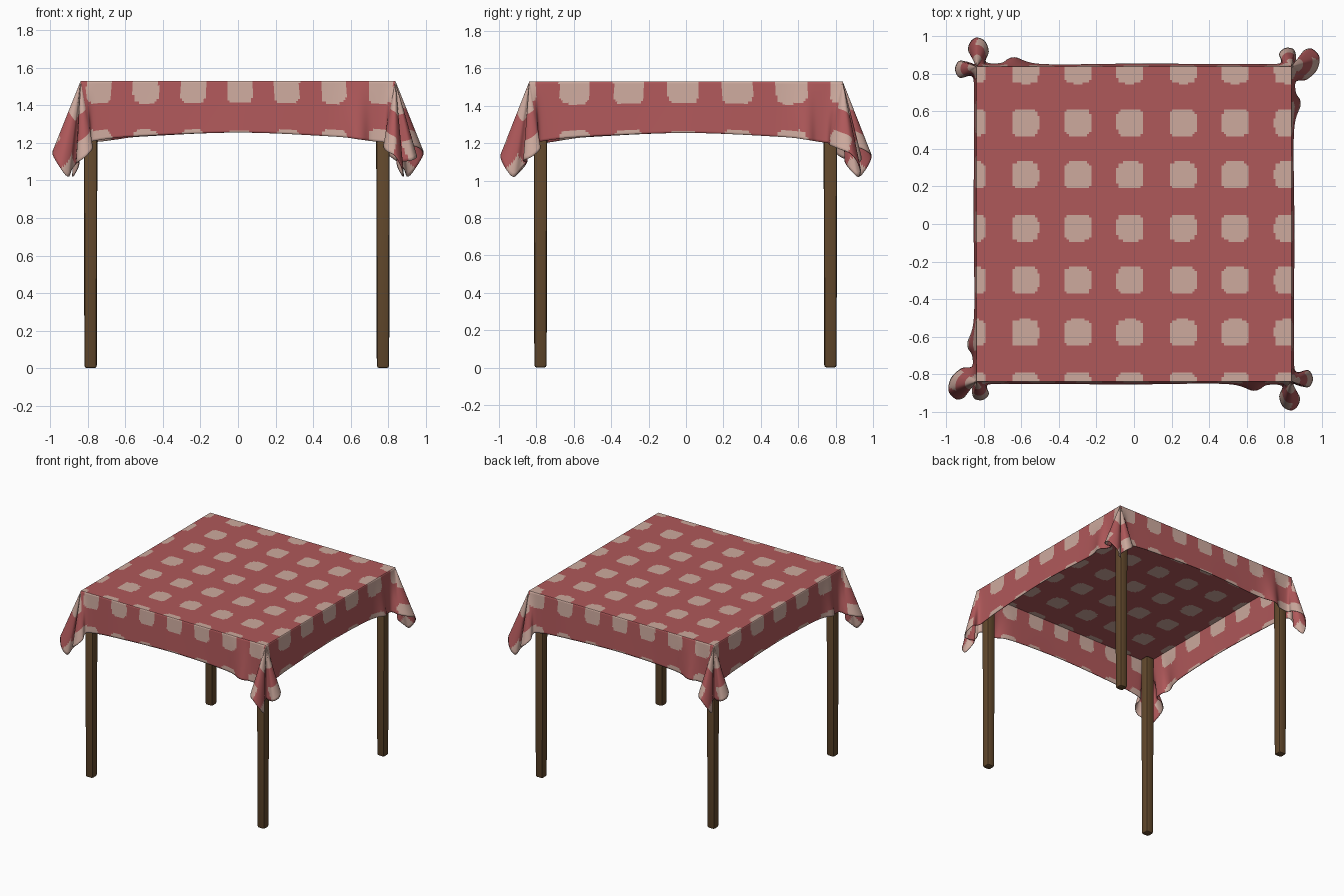
import bpy, bmesh, math
from mathutils import Vector, Matrix

if "Cube" in bpy.data.objects:
    bpy.data.objects.remove(bpy.data.objects["Cube"])

H, ZT = 0.838, 1.53   # half width and height of the table top


def material(name, rgb):
    m = bpy.data.materials.new(name)
    m.diffuse_color = (*rgb, 1)
    m.use_nodes = True
    m.node_tree.nodes["Principled BSDF"].inputs["Base Color"].default_value = m.diffuse_color
    return m


RED = material("cloth red", (0.43, 0.098, 0.102))
PINK = material("pale pink", (0.61, 0.40, 0.34))
WOOD = material("brown wood", (0.125, 0.067, 0.026))


def make_object(name, bm, mats):
    me = bpy.data.meshes.new(name)
    bm.to_mesh(me)
    bm.free()
    for m in mats:
        me.materials.append(m)
    ob = bpy.data.objects.new(name, me)
    bpy.context.collection.objects.link(ob)
    return ob


def smooth(ob, angle):
    bpy.ops.object.select_all(action='DESELECT')
    bpy.context.view_layer.objects.active = ob
    ob.select_set(True)
    bpy.ops.object.shade_smooth_by_angle(angle=math.radians(angle))


def thicken(ob):
    s = ob.modifiers.new("thickness", 'SOLIDIFY')
    s.thickness = 0.005
    s.offset = -1


def patch(x, y, hx, hy):
    """Rounded square test"""
    return (abs(x) / hx) ** 4 + (abs(y) / hy) ** 4 < 1


def nearest(v, pitch, offset):
    return (v - offset + pitch / 2) % pitch - pitch / 2


# Flat top of the cloth with its grid of pale squares
bm = bmesh.new()
bmesh.ops.create_grid(bm, x_segments=140, y_segments=140, size=H)
for f in bm.faces:
    c = f.calc_center_median()
    f.material_index = int(patch(nearest(c.x, 0.28, -0.02), nearest(c.y, 0.28, -0.02), 0.072, 0.072))
bmesh.ops.translate(bm, verts=bm.verts, vec=(0, 0, ZT))
top = make_object("tablecloth_top", bm, [RED, PINK])
thicken(top)

# Hem of each corner: (past the corner, outward, height); big fold, then small fold
STRAIGHT = [(-.35, .014, 1.235), (-.2, .05, 1.22), (-.13, .02, 1.21), (-.05, .025, 1.2),
            (-.065, .08, 1.18), (-.045, .135, 1.155), (0, .155, 1.13), (.035, .13, 1.07),
            (.045, .085, 1.02), (.02, .045, 1.06), (.012, .015, 1.1), (.045, .025, 1.1),
            (.095, .03, 1.11), (.115, -.015, 1.13), (.09, -.06, 1.17), (.03, -.05, 1.2),
            (.014, -.1, 1.215), (.014, -.3, 1.235)]
DIAGONAL = [(-.35, .014, 1.235), (-.2, .05, 1.22), (-.14, .025, 1.21), (-.08, .025, 1.2),
            (-.07, .08, 1.19), (-.02, .135, 1.17), (.05, .15, 1.14), (.095, .11, 1.07),
            (.085, .065, 1.02), (.04, .045, 1.06), (.015, .015, 1.1), (.04, .025, 1.09),
            (.09, .015, 1.1), (.1, -.03, 1.13), (.07, -.065, 1.17), (.025, -.055, 1.2),
            (.014, -.1, 1.215), (.014, -.3, 1.235)]

# Controls: hem point, top-edge point, place within the corner fan (0..1)
ctrl = []
for k in range(4):
    R = Matrix.Rotation(k * math.pi / 2, 3, 'Z')
    for i, (p, q, z) in enumerate(DIAGONAL if k % 2 else STRAIGHT):
        hem = R @ Vector((H + p, -H - q, z))
        if i < 4:
            t, w = (H + p, -H, ZT), 0
        elif i > 14:
            t, w = (H, -H - q, ZT), 1
        else:
            t = (H, -H, ZT)
            w = (i - 4) / 8 if i <= 8 else 0.5 + (i - 8) / 12
        ctrl.append((hem, R @ Vector(t), w))
    ctrl.append((R @ Vector((H + .016, 0, 1.255)), R @ Vector((H, 0, ZT)), 1))


def catmull(a, b, c, d, t):
    return 0.5 * (2 * b + (c - a) * t + (2 * a - 5 * b + 4 * c - d) * t * t
                  + (3 * b - a - 3 * c + d) * t ** 3)


# Sample the hem finely
cols = []
N = len(ctrl)
for i in range(N):
    a, b, c, d = (ctrl[(i + j) % N] for j in (-1, 0, 1, 2))
    n = max(4, int((c[0] - b[0]).length / 0.011))
    w1 = c[2] if c[2] >= b[2] else b[2]
    for s in range(n):
        t = s / n
        cols.append((catmull(a[0], b[0], c[0], d[0], t), b[1].lerp(c[1], t), b[2] + (w1 - b[2]) * t))


def skirt_pink(c, w, t):
    if 0.001 < w < 0.999:          # corner square of the cloth
        e, f = (2 * w, 1) if w < 0.5 else (1, 2 - 2 * w)
        e, f = e * t * 0.28, f * t * 0.28
        near = lambda v: v < 0.115
        far = lambda v: v > 0.215
        return (near(e) or far(e)) and (near(f) or far(f))
    d = ZT - c.z
    if abs(c.y) > abs(c.x):        # front and back
        u, hx = nearest(c.x, 0.25, 0.01), 0.068
    else:                          # left and right
        u, hx = nearest(c.y, 0.29, -0.015), 0.083
    return patch(u, d - 0.035, hx, 0.085) or patch(u, d - 0.335, hx, 0.075)


# Hanging skirt of the cloth
ROWS = 24
bm = bmesh.new()
grid = [[bm.verts.new(tp.lerp(hm, r / ROWS)) for r in range(ROWS + 1)] for hm, tp, w in cols]
for i in range(len(cols)):
    j = (i + 1) % len(cols)
    for r in range(ROWS):
        f = bm.faces.new((grid[i][r], grid[i][r + 1], grid[j][r + 1], grid[j][r]))
        f.material_index = int(skirt_pink(f.calc_center_median(), cols[i][2], (r + 0.5) / ROWS))
bmesh.ops.remove_doubles(bm, verts=bm.verts, dist=0.0002)
skirt = make_object("tablecloth_skirt", bm, [RED, PINK])
smooth(skirt, 50)
thicken(skirt)

# Four slightly tapered legs with chamfered edges
for name, x, y in (("front_left_leg", -0.785, -0.778), ("front_right_leg", 0.772, -0.778),
                   ("back_left_leg", -0.785, 0.772), ("back_right_leg", 0.772, 0.772)):
    bm = bmesh.new()
    bmesh.ops.create_cube(bm, size=1)
    for v in bm.verts:
        w = 0.074 if v.co.z > 0 else 0.066
        v.co = Vector((x + v.co.x * w, y + v.co.y * w, 1.518 if v.co.z > 0 else 0))
    bmesh.ops.bevel(bm, geom=bm.edges[:], offset=0.014, segments=2, profile=0.5, affect='EDGES')
    smooth(make_object(name, bm, [WOOD]), 30)
